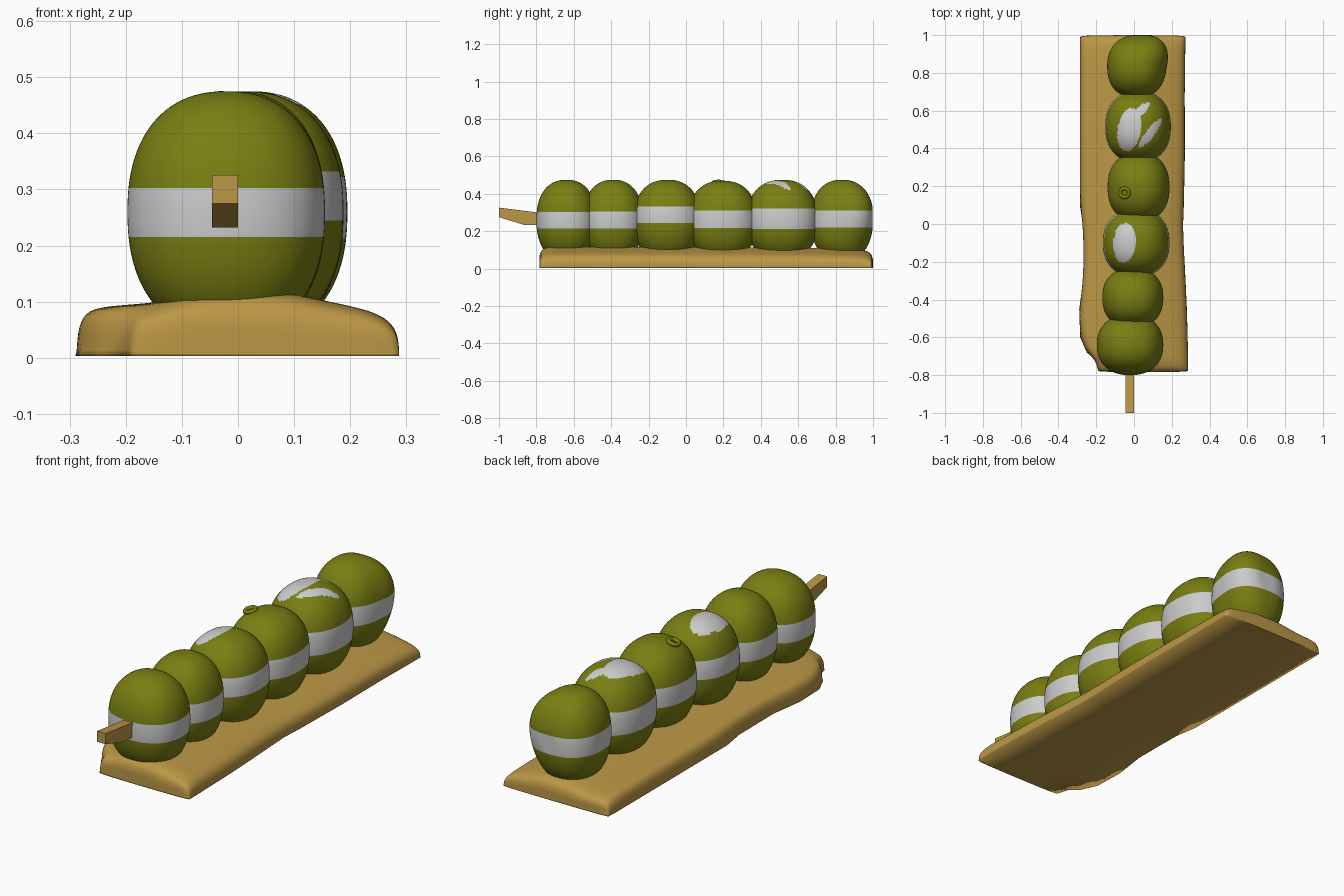
import bpy, bmesh, math
from mathutils import Vector

if "Cube" in bpy.data.objects:
    bpy.data.objects.remove(bpy.data.objects["Cube"])


def material(name, rgb):
    m = bpy.data.materials.new(name)
    m.diffuse_color = (*rgb, 1)
    m.use_nodes = True
    m.node_tree.nodes["Principled BSDF"].inputs["Base Color"].default_value = m.diffuse_color
    return m


GREEN = material("olive green", (0.19, 0.21, 0.006))
WHITE = material("soft white", (0.60, 0.60, 0.60))
TAN = material("wood tan", (0.50, 0.31, 0.06))


def make_object(name, bm, mats, smooth=True):
    bmesh.ops.recalc_face_normals(bm, faces=bm.faces)
    for f in bm.faces:
        f.smooth = smooth
    me = bpy.data.meshes.new(name)
    bm.to_mesh(me)
    bm.free()
    for m in mats:
        me.materials.append(m)
    ob = bpy.data.objects.new(name, me)
    bpy.context.collection.objects.link(ob)
    return ob


def in_ellipse(x, y, cx, cy, rx, ry, angle):
    c, s = math.cos(math.radians(angle)), math.sin(math.radians(angle))
    dx, dy = x - cx, y - cy
    return ((dx * c + dy * s) / rx) ** 2 + ((dy * c - dx * s) / ry) ** 2 < 1


# White glaze patches on top: ball index -> ellipses (cx, cy, rx, ry, angle)
PATCHES = {
    2: [(-0.05, -0.10, 0.06, 0.105, -5)],
    4: [(-0.025, 0.50, 0.062, 0.115, -10), (0.035, 0.60, 0.022, 0.06, -50),
        (0.085, 0.48, 0.022, 0.095, -38)],
}

# Balls: centre y, radius y, left x, right x, top z, band low, band high
BALLS = [
    (-0.640, 0.160, -0.197, 0.155, 0.475, 0.215, 0.303),
    (-0.390, 0.160, -0.168, 0.155, 0.475, 0.215, 0.306),
    (-0.100, 0.180, -0.165, 0.188, 0.475, 0.245, 0.332),
    (0.195, 0.185, -0.140, 0.188, 0.470, 0.218, 0.310),
    (0.515, 0.190, -0.152, 0.195, 0.475, 0.213, 0.322),
    (0.833, 0.166, -0.142, 0.168, 0.475, 0.220, 0.310),
]
P, ZC = 2.3, 0.26
LUMP = Vector((0.75, 0.55, 0.25)).normalized()

for i, (cy, ry, xl, xr, top, lo, hi) in enumerate(BALLS):
    bm = bmesh.new()
    bmesh.ops.create_uvsphere(bm, u_segments=96, v_segments=64, radius=1)
    cx, rx = (xl + xr) / 2, (xr - xl) / 2
    for v in bm.verts:
        d = v.co.normalized()
        k = sum(abs(c) ** P for c in d) ** (-1 / P)
        if i == 5:  # side lump on the last ball
            k *= 1 + 0.16 * max(0, d.dot(LUMP)) ** 6
        rz = top - ZC if d.z > 0 else 0.22
        v.co = (cx + d.x * k * rx, min(cy + d.y * k * ry, 0.998), ZC + d.z * k * rz)
    # cut clean band edges and remove the hidden underside
    for z in (lo, hi, 0.07):
        bmesh.ops.bisect_plane(bm, geom=bm.verts[:] + bm.edges[:] + bm.faces[:], dist=1e-5,
                               plane_co=(0, 0, z), plane_no=(0, 0, 1), clear_inner=(z == 0.07))
    for f in bm.faces:
        c = f.calc_center_median()
        band = lo < c.z < hi
        patch = c.z > 0.38 and any(in_ellipse(c.x, c.y, *e) for e in PATCHES.get(i, []))
        f.material_index = 1 if band or patch else 0
    make_object(f"dumpling_{i + 1}", bm, [GREEN, WHITE])

# Small dimple ring on the fourth ball
bpy.ops.mesh.primitive_torus_add(major_segments=24, minor_segments=10, major_radius=0.024,
                                 minor_radius=0.010, location=(-0.05, 0.165, 0.459),
                                 rotation=(0.12, -0.25, 0))
ring = bpy.context.object
ring.name = "dimple_ring"
ring.data.materials.append(GREEN)
bpy.ops.object.shade_smooth()

# Base slab: stations of y, left x, right x, height factor
STATIONS = [
    (-0.785, -0.185, 0.285, 0.50), (-0.775, -0.190, 0.287, 0.90), (-0.72, -0.205, 0.287, 1.0),
    (-0.68, -0.250, 0.286, 1.0), (-0.60, -0.285, 0.284, 1.0), (-0.45, -0.290, 0.280, 1.0),
    (-0.28, -0.266, 0.272, 1.0), (-0.02, -0.268, 0.258, 0.98), (0.10, -0.287, 0.264, 0.98),
    (0.40, -0.287, 0.270, 0.96), (0.70, -0.287, 0.268, 0.95), (0.94, -0.287, 0.272, 0.88),
    (0.99, -0.285, 0.272, 0.74), (1.0, -0.284, 0.272, 0.40),
]
bm = bmesh.new()
rows = []
for y, l, r, h in STATIONS:
    prof = [(l, 0.003), (l, 0.045), (l + 0.012, 0.082), (l + 0.05, 0.093), (-0.13, 0.098),
            (-0.07, 0.118), (0.08, 0.120), (0.14, 0.104), (r - 0.06, 0.088),
            (r - 0.015, 0.068), (r, 0.038), (r, 0.003)]
    rows.append([bm.verts.new((x, y, z * h if z > 0.01 else z)) for x, z in prof])
n = len(rows[0])
for a, b in zip(rows, rows[1:]):
    for j in range(n):
        bm.faces.new((a[j], a[(j + 1) % n], b[(j + 1) % n], b[j]))
for row in (rows[0], rows[-1]):  # end caps as quad strips
    for j in range(n // 2 - 1):
        bm.faces.new((row[j], row[j + 1], row[n - 2 - j], row[n - 1 - j]))
crease = bm.edges.layers.float.new("crease_edge")
for e in bm.edges:  # keep the bottom rim crisp
    if all(v.co.z < 0.01 for v in e.verts):
        e[crease] = 1.0
base = make_object("base_slab", bm, [TAN])
sub = base.modifiers.new("smooth", 'SUBSURF')
sub.levels = sub.render_levels = 2

# Skewer handle: bent side profile extruded across x
side = [(-1.0, 0.275), (-1.0, 0.326), (-0.79, 0.300), (-0.55, 0.300), (-0.55, 0.232), (-0.86, 0.232)]
bm = bmesh.new()
face = bm.faces.new([bm.verts.new((-0.046, y, z)) for y, z in side])
ext = bmesh.ops.extrude_face_region(bm, geom=[face])
bmesh.ops.translate(bm, vec=(0.046, 0, 0),
                    verts=[g for g in ext["geom"] if isinstance(g, bmesh.types.BMVert)])
make_object("skewer_stick", bm, [TAN], smooth=False)
